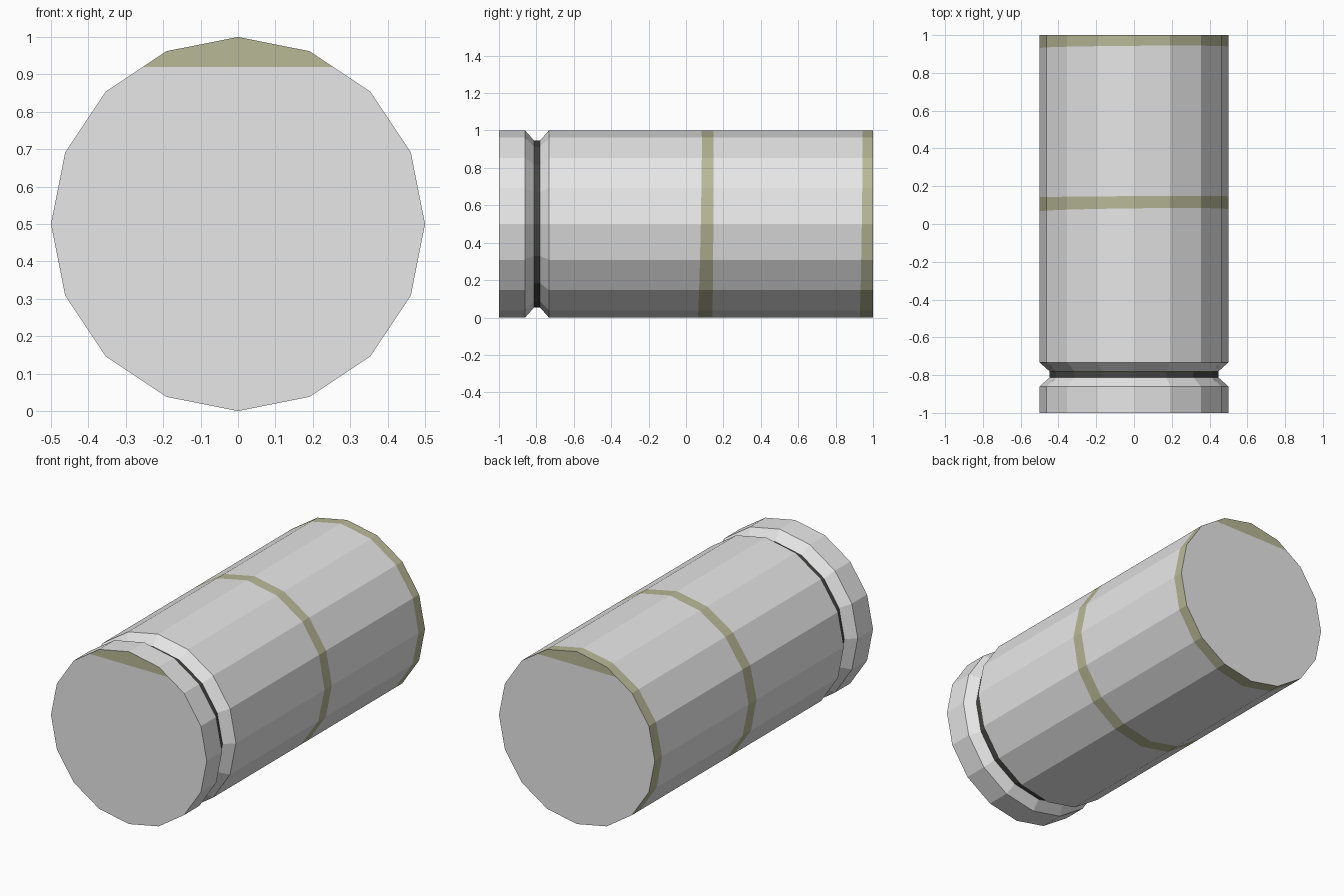
import bpy, bmesh, math

if "Cube" in bpy.data.objects:
    bpy.data.objects.remove(bpy.data.objects["Cube"])

SIDES = 16
GREY, OLIVE, DARK = 0, 1, 2

def material(name, rgb):
    m = bpy.data.materials.new(name)
    m.diffuse_color = (*rgb, 1)
    m.use_nodes = True
    m.node_tree.nodes["Principled BSDF"].inputs["Base Color"].default_value = m.diffuse_color
    return m

# Rings along the barrel: y, radius, tilt along x, tilt along z, material of the strip after it
rings = [
    (-1.0, 0.5, 0, 0, GREY),
    (-0.86, 0.5, 0, 0, GREY),            # groove
    (-0.813, 0.447, 0, 0, DARK),
    (-0.78, 0.447, 0, 0, GREY),
    (-0.733, 0.5, 0, 0, GREY),
    (0.073, 0.5, 0.012, 0.02, OLIVE),    # slightly tilted middle band
    (0.144, 0.5, 0.005, 0.007, GREY),
    (0.936, 0.5, 0.008, 0.015, OLIVE),   # end band
    (1.0, 0.5, 0, 0, GREY),
]

bm = bmesh.new()
loops = []
for y, r, tx, tz, _ in rings:
    loop = []
    for i in range(SIDES):
        a = 2 * math.pi * i / SIDES
        x, z = r * math.cos(a), r * math.sin(a)
        loop.append(bm.verts.new((x, y + tx * x + tz * z, z + 0.5)))
    loops.append(loop)

# Side strips
for k in range(len(rings) - 1):
    for i in range(SIDES):
        j = (i + 1) % SIDES
        f = bm.faces.new((loops[k][i], loops[k][j], loops[k + 1][j], loops[k + 1][i]))
        f.material_index = rings[k][4]

# End caps, each cut so its top segment is olive
caps = [bm.faces.new(loops[0]), bm.faces.new(loops[-1])]
geom = caps + list({e for f in caps for e in f.edges}) + list({v for f in caps for v in f.verts})
bmesh.ops.bisect_plane(bm, geom=geom, plane_co=(0, 0, 0.92), plane_no=(0, 0, 1))
bmesh.ops.recalc_face_normals(bm, faces=bm.faces[:])
for f in bm.faces:
    f.smooth = False
    if abs(f.normal.y) > 0.99 and min(v.co.z for v in f.verts) > 0.91:
        f.material_index = OLIVE

mesh = bpy.data.meshes.new("barrel")
bm.to_mesh(mesh)
bm.free()
for m in (material("light grey", (0.8, 0.8, 0.8)),
          material("olive", (0.48, 0.48, 0.31)),
          material("dark groove", (0.06, 0.06, 0.055))):
    mesh.materials.append(m)
barrel = bpy.data.objects.new("grooved_barrel", mesh)
bpy.context.collection.objects.link(barrel)
